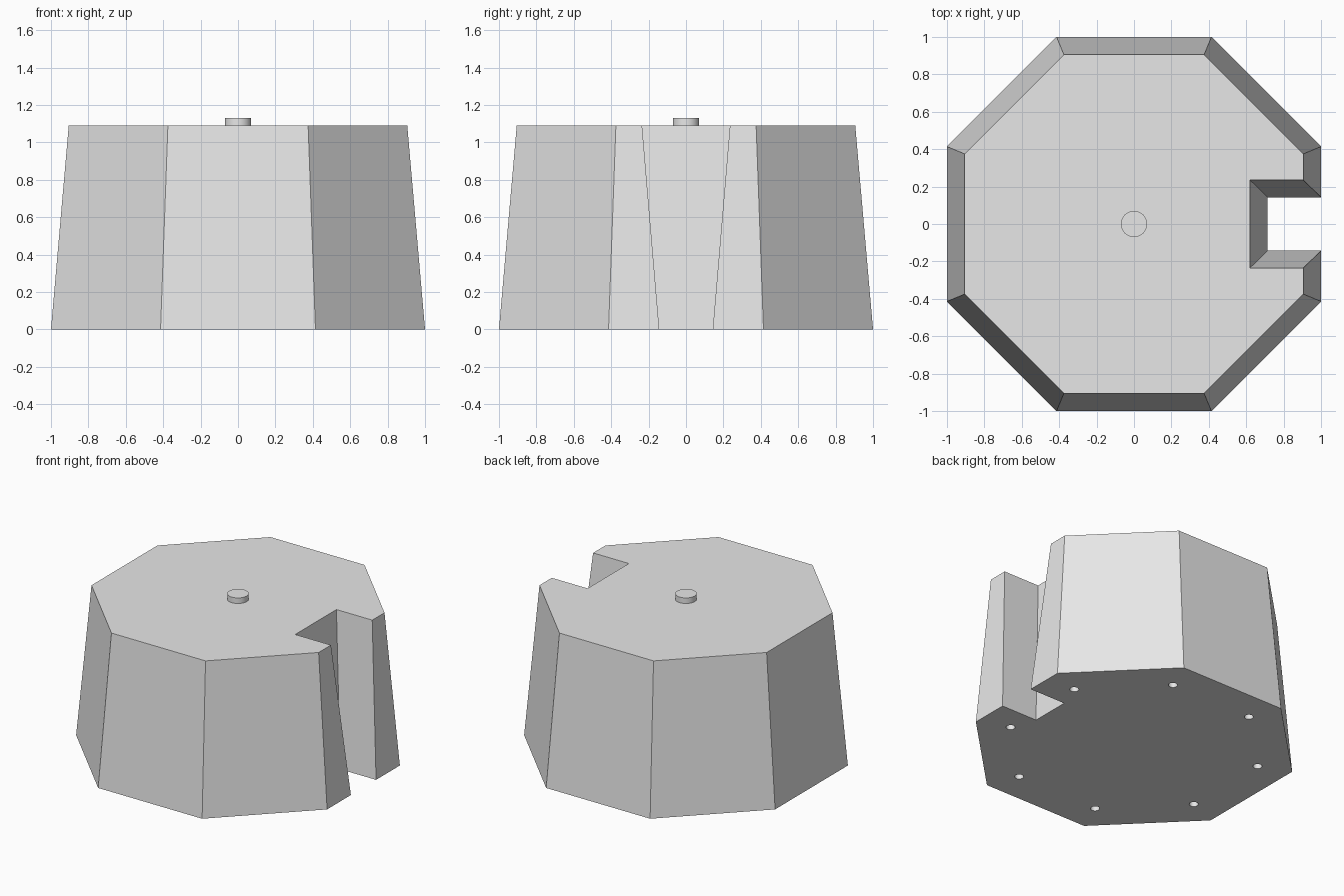
import bpy, bmesh, math
from mathutils import Matrix

if "Cube" in bpy.data.objects:
    bpy.data.objects.remove(bpy.data.objects["Cube"], do_unlink=True)

HEIGHT = 1.09
SIDES = 8
CORNER = 1 / math.cos(math.pi / SIDES)
ANGLES = [math.pi / SIDES + i * math.tau / SIDES for i in range(SIDES)]

grey = bpy.data.materials.new("light grey")
grey.use_nodes = True
colour = (0.8, 0.8, 0.8, 1)
grey.diffuse_color = colour
grey.node_tree.nodes["Principled BSDF"].inputs["Base Color"].default_value = colour


def finish(name, bm):
    bmesh.ops.recalc_face_normals(bm, faces=bm.faces)
    mesh = bpy.data.meshes.new(name)
    bm.to_mesh(mesh)
    bm.free()
    mesh.materials.append(grey)
    obj = bpy.data.objects.new(name, mesh)
    bpy.context.collection.objects.link(obj)
    return obj


def cylinder(bm, x, y, z0, z1, radius, segments):
    bmesh.ops.create_cone(bm, cap_ends=True, segments=segments, radius1=radius,
                          radius2=radius, depth=z1 - z0,
                          matrix=Matrix.Translation((x, y, (z0 + z1) / 2)))


def outline(bm, z, apothem, slot_x, slot_half):
    """Octagon with a rectangular slot cut into its +x side."""
    points = [(apothem * CORNER * math.cos(a), apothem * CORNER * math.sin(a)) for a in ANGLES]
    points += [(apothem, -slot_half), (slot_x, -slot_half),
               (slot_x, slot_half), (apothem, slot_half)]
    return [bm.verts.new((x, y, z)) for x, y in points]


# Tapered body with a slot that widens upwards
bm = bmesh.new()
low = outline(bm, 0, 1, 0.715, 0.143)
high = outline(bm, HEIGHT, 0.905, 0.62, 0.235)
bm.faces.new(low)
bm.faces.new(high)
for i in range(len(low)):
    j = (i + 1) % len(low)
    bm.faces.new((low[i], low[j], high[j], high[i]))
body = finish("tapered_body", bm)

# Small blind holes under each corner
bm = bmesh.new()
for a in ANGLES:
    cylinder(bm, 0.845 * math.cos(a), 0.845 * math.sin(a), -0.05, 0.1, 0.03, 24)
cutter = finish("base_hole_cutter", bm)
cutter.hide_render = True

cut = body.modifiers.new("base holes", "BOOLEAN")
cut.operation = "DIFFERENCE"
cut.solver = "EXACT"
cut.object = cutter
bpy.context.view_layer.objects.active = body
bpy.ops.object.modifier_apply(modifier=cut.name)
bpy.data.objects.remove(cutter, do_unlink=True)

# Round peg on top
bm = bmesh.new()
cylinder(bm, 0, 0, HEIGHT - 0.02, 1.13, 0.07, 48)
peg = finish("top_peg", bm)

# Smooth round walls, keep edges sharp
for obj in (body, peg):
    bpy.ops.object.select_all(action="DESELECT")
    obj.select_set(True)
    bpy.context.view_layer.objects.active = obj
    bpy.ops.object.shade_smooth_by_angle(angle=math.radians(25))
